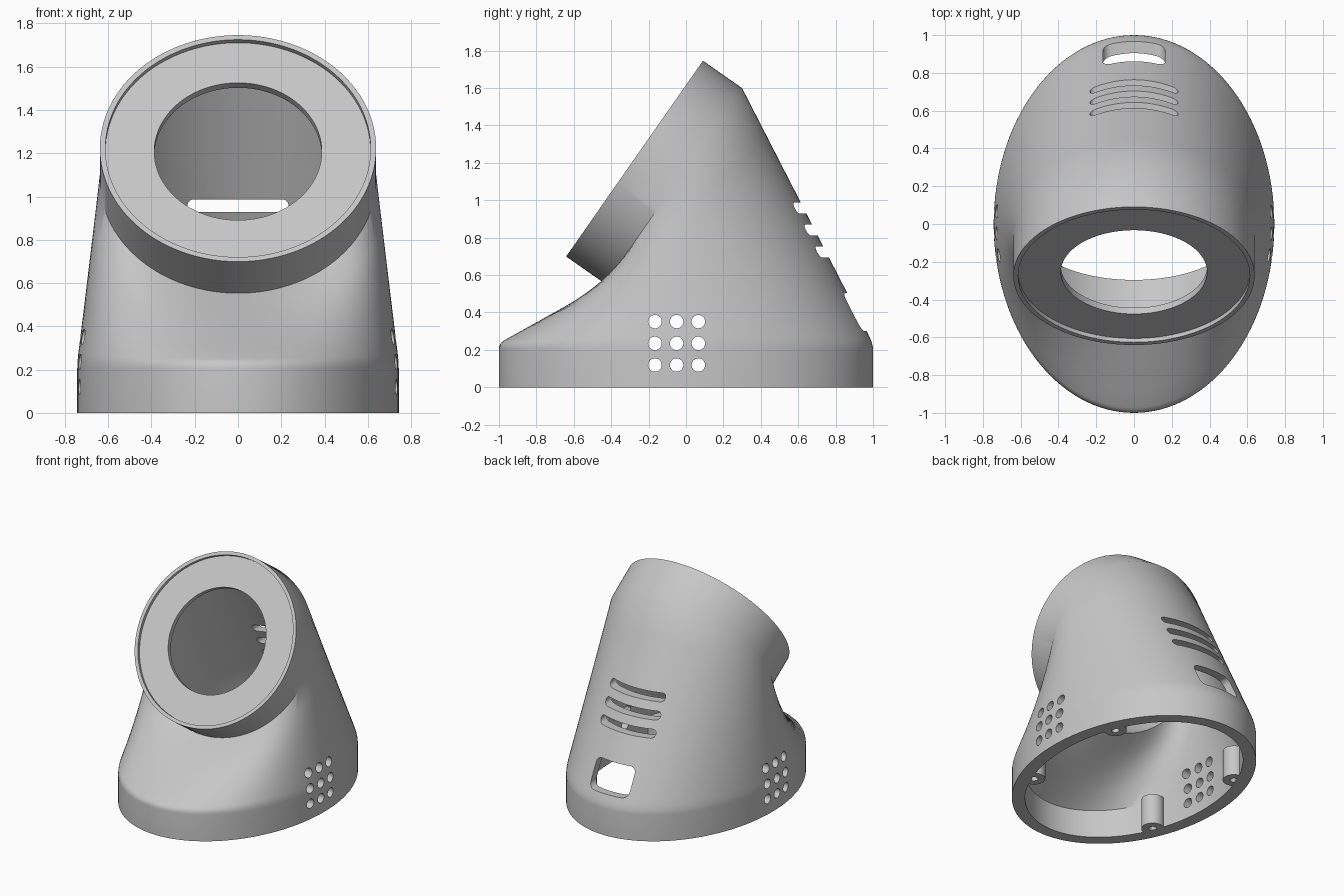
import bpy, bmesh
from math import sin, cos, pi, radians
from mathutils import Vector

if "Cube" in bpy.data.objects:
    bpy.data.objects.remove(bpy.data.objects["Cube"], do_unlink=True)

SEGS = 128
AXIS = Vector((0, 0.82, -0.573)).normalized()      # from the face into the body
UP = Vector((0, 0.573, 0.82)).normalized()         # up along the tilted face
FACE = Vector((0, -0.275, 1.2225))                 # centre of the tilted face
RING_R, RING_DEPTH = 0.6385, 0.255
HALF_X, RIM_Z = 0.743, 0.235
INNER_X, INNER_Y = 0.645, 0.91

grey = bpy.data.materials.new("light grey plastic")
grey.use_nodes = True
grey.diffuse_color = (0.57, 0.57, 0.57, 1)
grey.node_tree.nodes["Principled BSDF"].inputs["Base Color"].default_value = (0.57, 0.57, 0.57, 1)


def angles(n):
    return [2 * pi * i / n for i in range(n)]


def ellipse(rx, ry, z, n=SEGS, cx=0, cy=0, tilt=0):
    """Oval at height z, raised towards the back by tilt."""
    return [Vector((cx + rx * cos(a), cy + ry * sin(a), z + tilt * sin(a))) for a in angles(n)]


def tilted(r, depth, slant=0):
    """Circle parallel to the face, at a depth behind it; slant deepens its lower side."""
    return [FACE + AXIS * (depth + slant * (1 - sin(a))) + Vector((r * cos(a), 0, 0))
            + UP * r * sin(a) for a in angles(SEGS)]


def blend(a, b, t):
    return [p.lerp(q, t) for p, q in zip(a, b)]


def add_loft(bm, sections):
    """Closed solid through a list of equal-length sections."""
    rows = [[bm.verts.new(p) for p in s] for s in sections]
    n = len(rows[0])
    for a, b in zip(rows, rows[1:]):
        for i in range(n):
            j = (i + 1) % n
            bm.faces.new((a[i], a[j], b[j], b[i]))
    bm.faces.new(rows[0][::-1])
    bm.faces.new(rows[-1])


def make(name, *solids):
    bm = bmesh.new()
    for s in solids:
        add_loft(bm, s)
    bmesh.ops.recalc_face_normals(bm, faces=bm.faces)
    me = bpy.data.meshes.new(name)
    bm.to_mesh(me)
    bm.free()
    me.materials.append(grey)
    ob = bpy.data.objects.new(name, me)
    bpy.context.collection.objects.link(ob)
    return ob


def activate(ob):
    bpy.ops.object.select_all(action='DESELECT')
    ob.select_set(True)
    bpy.context.view_layer.objects.active = ob


def cut(ob, name, *solids):
    cutter = make(name, *solids)
    cutter.hide_render = True
    mod = ob.modifiers.new(name, 'BOOLEAN')
    mod.operation, mod.solver, mod.object = 'DIFFERENCE', 'EXACT', cutter
    activate(ob)
    bpy.ops.object.modifier_apply(modifier=mod.name)
    bpy.data.objects.remove(cutter, do_unlink=True)


def slot(hw, z0, z1, r, y0, y1):
    """Rounded rectangle in the xz plane, extruded along y."""
    mid, hh = (z0 + z1) / 2, (z1 - z0) / 2
    outline = []
    for k, (sx, sz) in enumerate(((1, 1), (-1, 1), (-1, -1), (1, -1))):
        for i in range(7):
            a = (k + i / 6) * pi / 2
            outline.append((sx * (hw - r) + r * cos(a), mid + sz * (hh - r) + r * sin(a)))
    return [[Vector((x, y, z)) for x, z in outline] for y in (y0, y1)]


def side_hole(y, z, r=0.036):
    return [[Vector((x, y + r * cos(a), z + r * sin(a))) for a in angles(24)] for x in (-1, 1)]


# Outer shell: oval base, soft shoulder, straight loft to the tilted ring
rim, ring_back = ellipse(HALF_X, 1, RIM_Z), tilted(RING_R, RING_DEPTH)
low, shoulder = ellipse(HALF_X, 1, RIM_Z - 0.03), blend(rim, ring_back, 0.05)
sections = [ellipse(HALF_X, 1, 0)]
for i in range(5):
    t = i / 4
    sections.append(blend(blend(low, rim, t), blend(rim, shoulder, t), t))
sections += [blend(rim, ring_back, t) for t in (0.2, 0.4, 0.6, 0.8, 1)]
sections.append(tilted(RING_R, 0))
shell = make("shell", sections)

# Hollow body: straight inner base, then a loft up to the ring bore
inner_rim = ellipse(INNER_X, INNER_Y, 0.25, tilt=0.04)
inner_end = tilted(0.565, RING_DEPTH, slant=0.06)
cut(shell, "body_cavity", [ellipse(INNER_X, INNER_Y, -0.1)]
    + [blend(inner_rim, inner_end, t) for t in (0, 0.25, 0.5, 0.75, 1)])

# Ring bore behind the face plate, face recess and round opening
cut(shell, "ring_bore", [tilted(0.57, 0.065), tilted(0.57, RING_DEPTH + 0.01, slant=0.06)])
cut(shell, "face_recess", [tilted(0.613, -0.1), tilted(0.613, 0.025)])
cut(shell, "face_opening", [tilted(0.387, -0.1), tilted(0.387, 0.15)])

# Rear vents, rear port and side hole grids
openings = [slot(0.233, z, z + 0.058, 0.028, 0.2, 1.2) for z in (0.695, 0.812, 0.929)]
openings.append(slot(0.165, 0.3, 0.505, 0.045, 0.5, 1.2))
openings += [side_hole(-0.05 + 0.116 * i, 0.235 + 0.116 * j)
             for i in (-1, 0, 1) for j in (-1, 0, 1)]
cut(shell, "openings", *openings)

# Four screw posts with blind pilot holes
posts = []
for sx in (-1, 1):
    for sy in (-1, 1):
        posts.append([ellipse(r, r, z, 32, sx * 0.545, sy * 0.445)
                      for r, z in ((0.08, 0.235), (0.08, 0), (0.028, 0), (0.028, 0.18))])
screw_posts = make("screw_posts", *posts)

for ob in (shell, screw_posts):
    activate(ob)
    bpy.ops.object.shade_smooth_by_angle(angle=radians(30))
